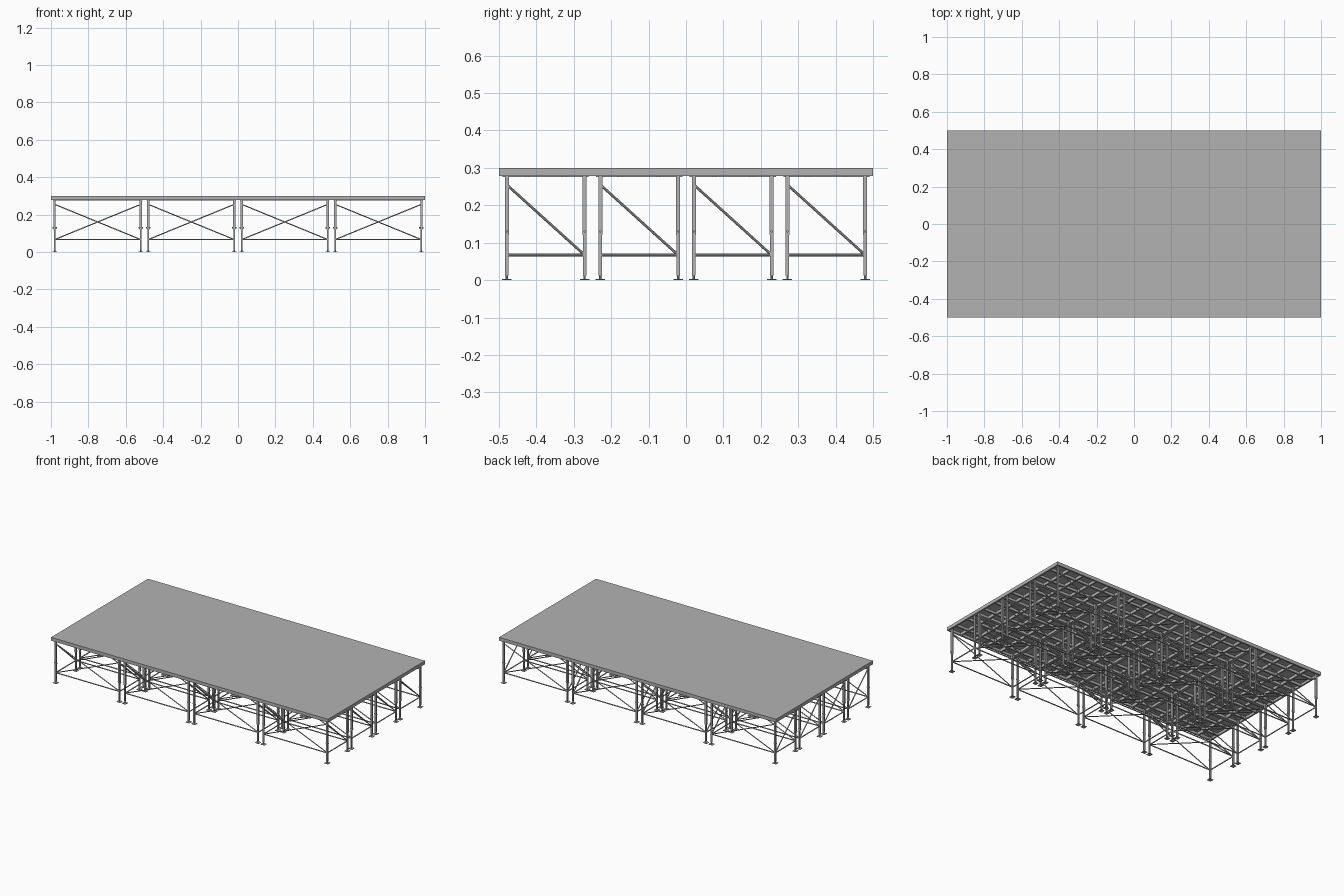
import bpy, bmesh
from mathutils import Vector, Matrix

cube = bpy.data.objects.get("Cube")
if cube:
    bpy.data.objects.remove(cube, do_unlink=True)

# Single metal colour
metal = bpy.data.materials.new("grey_metal")
metal.use_nodes = True
grey = (0.45, 0.45, 0.45, 1)
metal.diffuse_color = grey
metal.node_tree.nodes["Principled BSDF"].inputs["Base Color"].default_value = grey

COLS, ROWS = 4, 4
W, D = 0.5, 0.25            # module size
LX, LY = 0.23, 0.104        # leg offsets from module centre
TOP, RIM = 0.3, 0.278       # deck top and rim underside
LOW, HIGH = 0.067, 0.255    # brace heights


def box(bm, centre, size):
    m = Matrix.Translation(centre) @ Matrix.Diagonal((*size, 1))
    bmesh.ops.create_cube(bm, size=1, matrix=m)


def tube(bm, a, b, radius, sides=8):
    a, b = Vector(a), Vector(b)
    d = b - a
    m = Matrix.Translation((a + b) / 2) @ d.to_track_quat("Z", "Y").to_matrix().to_4x4()
    bmesh.ops.create_cone(bm, cap_ends=True, segments=sides, radius1=radius,
                          radius2=radius, depth=d.length, matrix=m)


def make_mesh(name, build):
    bm = bmesh.new()
    build(bm)
    me = bpy.data.meshes.new(name)
    bm.to_mesh(me)
    bm.free()
    me.materials.append(metal)
    return me


# Deck panel: thin sheet on an open rim
def deck_panel(bm):
    box(bm, (0, 0, TOP - 0.003), (W, D, 0.006))
    h, z, t = TOP - 0.006 - RIM, (TOP - 0.006 + RIM) / 2, 0.01
    for s in (-1, 1):
        box(bm, (0, s * (D - t) / 2, z), (W, t, h))
        box(bm, (s * (W - t) / 2, 0, z), (t, D - 2 * t, h))


# Joists under the sheet
def joists(bm):
    for x in (-0.15, -0.05, 0.05, 0.15):
        box(bm, (x, 0, 0.285), (0.01, D - 0.02, 0.018))
    for y in (-0.05, 0.05):
        box(bm, (0, y, 0.284), (W - 0.02, 0.01, 0.016))


# Telescopic leg with clamp bolt, screw and foot
def leg(bm):
    box(bm, (0, 0, 0.205), (0.011, 0.011, 0.17))
    box(bm, (0, 0, 0.068), (0.009, 0.009, 0.112))
    tube(bm, (-0.011, 0, 0.13), (0.011, 0, 0.13), 0.003)
    tube(bm, (0, 0, 0.002), (0, 0, 0.014), 0.003)
    box(bm, (0, 0, 0.0015), (0.026, 0.026, 0.003))


# Long side: bottom rail and crossed diagonals
def long_brace(bm):
    tube(bm, (-LX, 0, LOW), (LX, 0, LOW), 0.0035)
    for s in (-1, 1):
        tube(bm, (-s * LX, s * 0.002, HIGH), (s * LX, s * 0.002, LOW), 0.003)


# Short side: bottom rail and one diagonal
def short_brace(bm):
    tube(bm, (0, -LY, LOW), (0, LY, LOW), 0.0035)
    tube(bm, (0, -LY, HIGH), (0, LY, LOW), 0.0035)


corners = [(x, y, 0) for x in (-LX, LX) for y in (-LY, LY)]
parts = [
    (make_mesh("deck_panel", deck_panel), [(0, 0, 0)]),
    (make_mesh("joists", joists), [(0, 0, 0)]),
    (make_mesh("leg", leg), corners),
    (make_mesh("long_brace", long_brace), [(0, -LY, 0), (0, LY, 0)]),
    (make_mesh("short_brace", short_brace), [(-LX, 0, 0), (LX, 0, 0)]),
]

# Repeat the module over the platform
for i in range(COLS):
    for j in range(ROWS):
        origin = Vector(((i - (COLS - 1) / 2) * W, (j - (ROWS - 1) / 2) * D, 0))
        for mesh, places in parts:
            for place in places:
                ob = bpy.data.objects.new(mesh.name, mesh)
                ob.location = origin + Vector(place)
                bpy.context.collection.objects.link(ob)
